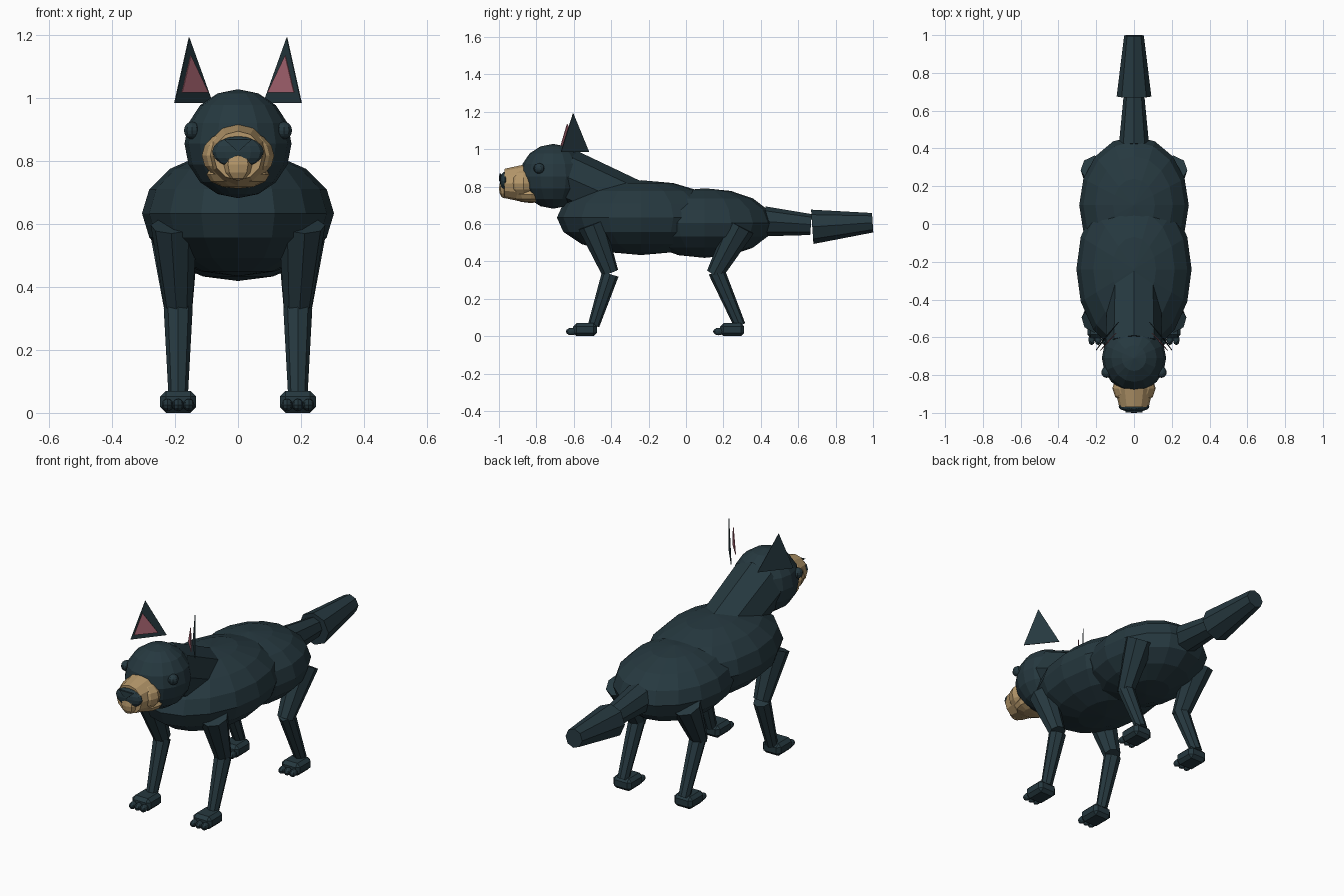
import bpy, bmesh, math
from mathutils import Vector, Matrix

if "Cube" in bpy.data.objects:
    bpy.data.objects.remove(bpy.data.objects["Cube"])


def material(name, rgb):
    m = bpy.data.materials.new(name)
    m.diffuse_color = (*rgb, 1)
    m.use_nodes = True
    m.node_tree.nodes["Principled BSDF"].inputs["Base Color"].default_value = m.diffuse_color
    return m


COAT = material("dark_teal_coat", (0.019, 0.040, 0.050))
TAN = material("tan_muzzle", (0.46, 0.31, 0.145))
PINK = material("pink_inner_ear", (0.42, 0.14, 0.18))


def finish(bm, name, mat):
    bmesh.ops.recalc_face_normals(bm, faces=bm.faces)
    me = bpy.data.meshes.new(name)
    bm.to_mesh(me)
    bm.free()
    me.materials.append(mat)
    ob = bpy.data.objects.new(name, me)
    bpy.context.collection.objects.link(ob)
    return ob


def ellipsoid(name, c, r, mat=COAT, seg=16, rings=8):
    bm = bmesh.new()
    m = Matrix.Translation(c) @ Matrix.Diagonal((*r, 1))
    bmesh.ops.create_uvsphere(bm, u_segments=seg, v_segments=rings, radius=1, matrix=m)
    return finish(bm, name, mat)


def limb(name, a, b, ra, rb, mat=COAT, sides=8):
    """Tapered prism from point a to point b."""
    a, b = Vector(a), Vector(b)
    d = b - a
    bm = bmesh.new()
    m = Matrix.Translation((a + b) / 2) @ d.to_track_quat('Z', 'Y').to_matrix().to_4x4()
    bmesh.ops.create_cone(bm, cap_ends=True, segments=sides, radius1=ra, radius2=rb,
                          depth=d.length, matrix=m)
    return finish(bm, name, mat)


def triangle_plate(name, pts, normal, mat, thick=0.004):
    bm = bmesh.new()
    n = Vector(normal).normalized() * thick
    front = [bm.verts.new(p) for p in pts]
    back = [bm.verts.new(Vector(p) - n) for p in pts]
    bm.faces.new(front)
    bm.faces.new(back)
    for i in range(3):
        j = (i + 1) % 3
        bm.faces.new((front[i], front[j], back[j], back[i]))
    return finish(bm, name, mat)


def paw(name, x, y):
    bm = bmesh.new()
    m = Matrix.Translation((x, y, 0.038)) @ Matrix.Diagonal((0.114, 0.128, 0.07, 1))
    bmesh.ops.create_cube(bm, size=1, matrix=m)
    bmesh.ops.bevel(bm, geom=bm.edges[:], offset=0.018, segments=1, affect='EDGES')
    finish(bm, name, COAT)
    for i in (-1, 0, 1):
        ellipsoid(f"{name}_toe", (x + i * 0.034, y - 0.072, 0.028),
                  (0.018, 0.03, 0.02), seg=8, rings=6)


# torso
ellipsoid("chest", (0, -0.24, 0.637), (0.305, 0.45, 0.2))
ellipsoid("hips", (0, 0.1, 0.608), (0.29, 0.365, 0.186))

# neck and head
limb("neck", (0, -0.29, 0.70), (0, -0.65, 0.86), 0.14, 0.15)
ellipsoid("head", (0, -0.71, 0.858), (0.17, 0.178, 0.173))

# muzzle, jaw and nose
ellipsoid("muzzle_base", (0, -0.87, 0.82), (0.115, 0.09, 0.084), TAN, 12, 8)
limb("muzzle", (0, -0.87, 0.82), (0, -0.97, 0.82), 0.1, 0.078, TAN, 12)
ellipsoid("lower_jaw", (0, -0.83, 0.76), (0.1, 0.105, 0.045), TAN, 12, 6)
ellipsoid("nose", (0, -0.968, 0.832), (0.082, 0.028, 0.05), COAT, 12, 8)
ellipsoid("upper_lip", (0, -0.972, 0.792), (0.045, 0.028, 0.052), TAN, 8, 6)
triangle_plate("nose_bridge", [(-0.045, -0.998, 0.872), (0.045, -0.998, 0.872),
                               (0, -1.0, 0.832)], (0, -1, 0), COAT, 0.009)

# tail
limb("tail_base", (0, 0.42, 0.617), (0, 0.668, 0.6), 0.08, 0.056)
limb("tail_tip", (0, 0.675, 0.588), (0, 0.998, 0.61), 0.092, 0.052)

for s, side in ((1, "right"), (-1, "left")):
    # eyes and ears, each ear turned inward and forward
    ellipsoid(f"{side}_eye", (s * 0.146, -0.785, 0.9), (0.027, 0.03, 0.028), seg=10, rings=8)
    facing = (-s, -1, 0)
    triangle_plate(f"{side}_ear", [(s * 0.2, -0.67, 0.988), (s * 0.08, -0.52, 0.988),
                                   (s * 0.154, -0.605, 1.195)], facing, COAT)
    triangle_plate(f"{side}_inner_ear", [(s * 0.177, -0.672, 1.02), (s * 0.093, -0.578, 1.02),
                                         (s * 0.149, -0.637, 1.138)], facing, PINK)

    # front leg
    x = s * 0.19
    limb(f"{side}_front_upper_leg", (s * 0.203, -0.505, 0.6), (x, -0.405, 0.342), 0.075, 0.045)
    limb(f"{side}_front_lower_leg", (x, -0.405, 0.335), (x, -0.494, 0.06), 0.046, 0.031)
    paw(f"{side}_front_paw", x, -0.54)

    # back leg
    limb(f"{side}_back_upper_leg", (s * 0.203, 0.292, 0.59), (x, 0.152, 0.333), 0.08, 0.045)
    limb(f"{side}_back_lower_leg", (x, 0.163, 0.35), (x, 0.288, 0.06), 0.045, 0.031)
    paw(f"{side}_back_paw", x, 0.247)

# ground the model exactly
bpy.context.view_layer.update()
low = min(v.co.z for o in bpy.data.objects for v in o.data.vertices)
for o in bpy.data.objects:
    o.data.transform(Matrix.Translation((0, 0, -low)))
